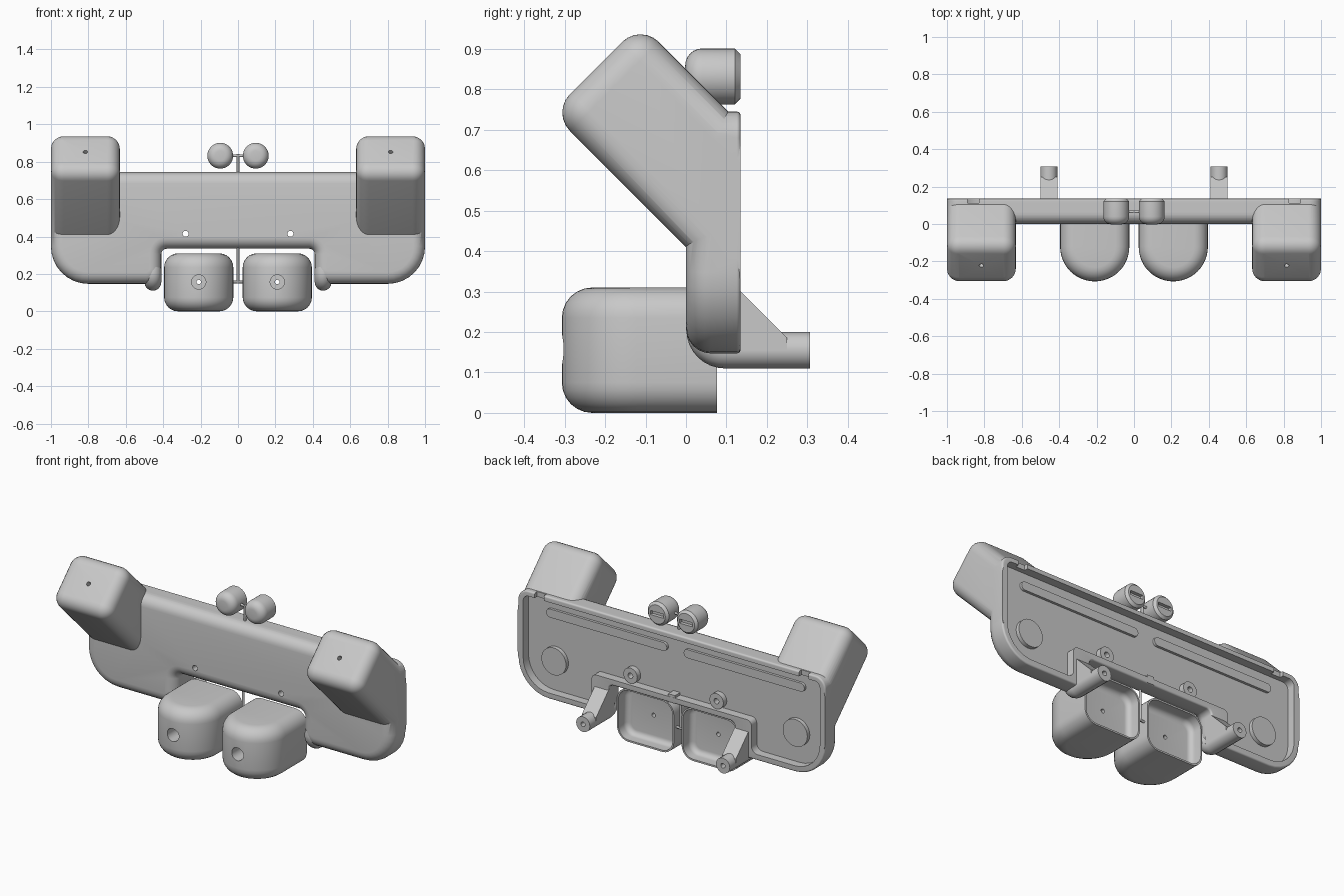
import bpy, bmesh
from math import radians, cos, sin, pi
from mathutils import Vector, Matrix

if "Cube" in bpy.data.objects:
    bpy.data.objects.remove(bpy.data.objects["Cube"], do_unlink=True)

grey = bpy.data.materials.new("plain grey")
grey.use_nodes = True
COLOUR = (0.58, 0.58, 0.58, 1)
grey.diffuse_color = COLOUR
grey.node_tree.nodes["Principled BSDF"].inputs["Base Color"].default_value = COLOUR


def finish(name, bm, matrix=Matrix()):
    bmesh.ops.transform(bm, matrix=matrix, verts=bm.verts)
    bmesh.ops.recalc_face_normals(bm, faces=bm.faces)
    mesh = bpy.data.meshes.new(name)
    bm.to_mesh(mesh)
    bm.free()
    mesh.materials.append(grey)
    obj = bpy.data.objects.new(name, mesh)
    bpy.context.collection.objects.link(obj)
    return obj


def rounded(corners, steps=8):
    """Outline from (x, z, radius) corners, each replaced by an arc."""
    out = []
    for i, (x, z, r) in enumerate(corners):
        p = Vector((x, z))
        a = (Vector(corners[i - 1][:2]) - p).normalized()
        b = (Vector(corners[(i + 1) % len(corners)][:2]) - p).normalized()
        centre = p + (a + b).normalized() * r / sin(a.angle(b) / 2)
        start = p + a * (a.dot(centre - p)) - centre
        end = p + b * (b.dot(centre - p)) - centre
        sweep = start.angle_signed(end)
        for k in range(steps + 1):
            t = -sweep * k / steps
            out.append(centre + Vector((start.x * cos(t) - start.y * sin(t),
                                        start.x * sin(t) + start.y * cos(t))))
    return out


def mirrored(half):
    return half + [(-x, z, r) for x, z, r in reversed(half)]


def prism(name, outline, y0, y1, front=0, back=0, matrix=Matrix(), segments=6):
    """Extrude an x-z outline along y, rounding the front and back edges."""
    bm = bmesh.new()
    face = bm.faces.new([bm.verts.new((x, y0, z)) for x, z in outline])
    ext = bmesh.ops.extrude_face_region(bm, geom=[face])["geom"]
    moved = [v for v in ext if isinstance(v, bmesh.types.BMVert)]
    bmesh.ops.translate(bm, vec=(0, y1 - y0, 0), verts=moved)
    if not face.is_valid or len(bm.faces) == len(outline) + 1:
        bm.faces.new([v for v in bm.verts if v not in moved])
    for y, size in ((y0, front), (y1, back)):
        if size:
            edges = [e for e in bm.edges if all(abs(v.co.y - y) < 1e-5 for v in e.verts)]
            bmesh.ops.bevel(bm, geom=edges, offset=size, segments=segments,
                            profile=0.5, affect='EDGES')
    return finish(name, bm, matrix)


def rod(name, x, z, r, y0, y1, front=0, back=0, sides=32, segments=6):
    ring = [(x + r * cos(2 * pi * k / sides), z + r * sin(2 * pi * k / sides))
            for k in range(sides)]
    return prism(name, ring, y0, y1, front, back, segments=segments)


def box(name, lo, hi):
    return prism(name, [(lo[0], lo[2]), (hi[0], lo[2]), (hi[0], hi[2]), (lo[0], hi[2])],
                 lo[1], hi[1])


def boolean(obj, operation, *others):
    bpy.context.view_layer.objects.active = obj
    for other in others:
        mod = obj.modifiers.new("boolean", 'BOOLEAN')
        mod.operation, mod.solver, mod.object = operation, 'EXACT', other
        bpy.ops.object.modifier_apply(modifier=mod.name)
        bpy.data.objects.remove(other, do_unlink=True)
    return obj


def tube(name, points, radius):
    data = bpy.data.curves.new(name, 'CURVE')
    data.dimensions = '3D'
    data.bevel_depth, data.bevel_resolution, data.use_fill_caps = radius, 6, True
    spline = data.splines.new('POLY')
    spline.points.add(len(points) - 1)
    for p, co in zip(spline.points, points):
        p.co = (*co, 1)
    obj = bpy.data.objects.new(name, data)
    bpy.context.collection.objects.link(obj)
    bpy.ops.object.select_all(action='DESELECT')
    obj.select_set(True)
    bpy.context.view_layer.objects.active = obj
    bpy.ops.object.convert(target='MESH')
    obj = bpy.context.object
    obj.data.materials.clear()
    obj.data.materials.append(grey)
    return obj


SIDES = (("left", 1), ("right", -1))
FLOOR = .085

# Main panel: notched body with a shallow tray in the back
panel = prism("panel", rounded(mirrored([(1, .745, .065), (1, .147, .2),
              (.41, .147, .08), (.41, .335, .03)])), 0, .135, front=.062, back=.01)

# Slanted end boxes joined to the panel
for side, s in SIDES:
    w, h = .184, .1555
    slant = Matrix.Translation((s * .816, -.2225, .8525)) @ Matrix.Rotation(radians(-45), 4, 'X')
    horn = prism("end_box", rounded([(w, h, .068), (w, -h, .068), (-w, -h, .068), (-w, h, .068)]),
                 0, .62, front=.064, matrix=slant)
    hole = rod("hole_cutter", 0, 0, .012, -.05, .05, sides=16)
    hole.data.transform(slant)
    boolean(horn, 'DIFFERENCE', hole)
    boolean(panel, 'UNION', horn)

# Tray wraps round the notch and both pegs
cavity = prism("cavity_cutter", rounded(mirrored([(.965, .715, .035), (.965, .182, .165),
               (.52, .182, .04), (.52, .37, .03)])), FLOOR, .6)
boolean(panel, 'DIFFERENCE', cavity, box("back_cutter", (-2, .135, -1), (2, .8, 2)))
for side, s in SIDES:
    boolean(panel, 'DIFFERENCE',
            rod("screw_hole", s * .28, .415, .016, -.1, .2, sides=16),
            box("rim_notch", (s * .86 - .03, .112, .69), (s * .86 + .03, .2, .8)))

for side, s in SIDES:
    # Raised features on the tray floor
    rod(side + "_round_pad", s * .785, .36, .08, FLOOR - .01, .108)
    a, b = sorted((s * .055, s * .84))
    prism(side + "_long_rib", rounded([(b, .658, .024), (b, .608, .024),
          (a, .608, .024), (a, .658, .024)]), FLOOR - .01, .1)
    boss = rod(side + "_screw_boss", s * .28, .415, .045, FLOOR - .01, .117)
    boolean(boss, 'DIFFERENCE', rod("boss_hole", s * .28, .415, .016, 0, .2, sides=16))

    # Mounting peg that bends out of the panel, with its gusset
    x = s * .455
    bend = [(x, .096 - .05 * cos(t * pi / 16), .205 - .05 * sin(t * pi / 16)) for t in range(9)]
    peg = tube(side + "_peg", [(x, .05, .23)] + bend + [(x, .307, .155)], .045)
    boolean(peg, 'DIFFERENCE', rod("peg_hole", x, .155, .014, .22, .4, sides=16))
    turn = Matrix.Translation((x, 0, 0)) @ Matrix.Rotation(radians(90), 4, 'Z')
    prism(side + "_gusset", [(.08, .355), (.25, .185), (.25, .155), (.08, .155)],
          -.045, .045, matrix=turn)

    # Hanging pod: round nose, counterbored front and a thin-walled hollow back
    cx = s * .21
    nose = [(.185 * cos(k * pi / 24), .122 + .185 * sin(k * pi / 24)) for k in range(25)]
    upright = Matrix.Translation((cx, 0, 0)) @ Matrix.Rotation(radians(90), 4, 'X')
    pod = prism(side + "_pod", nose + [(-.185, -.3), (.185, -.3)], 0, .31, .075, .075, upright)
    w, h = .175, .145
    pocket = prism("pocket_cutter", rounded([(cx + w, .155 + h, .065), (cx + w, .155 - h, .065),
                   (cx - w, .155 - h, .065), (cx - w, .155 + h, .065)]), 0, .2, front=.03)
    boolean(pod, 'DIFFERENCE', box("pod_back_cutter", (cx - 1, .077, -1), (cx + 1, 1, 1)),
            pocket, rod("counterbore", cx, .157, .038, -.5, -.22),
            rod("through_hole", cx, .157, .012, -.4, .3, sides=16))

    # Small knob with rounded front, chamfered back and slot
    bx = s * .095
    knob = rod(side + "_knob", bx, .832, .069, -.002, .12, front=.042)
    boolean(knob, 'UNION', rod("knob_rim", bx, .832, .069, .1, .135, back=.014, segments=1))
    boolean(knob, 'DIFFERENCE', box("slot_cutter", (bx - .042, .115, .82), (bx + .042, .2, .844)))

# Thin wires carrying the pods and the knobs
tube("knob_cross_wire", [(-.07, .065, .832), (.07, .065, .832)], .007)
tube("knob_stem_wire", [(0, .065, .72), (0, .065, .84)], .007)
tube("pod_cross_wire", [(-.03, .05, .157), (.03, .05, .157)], .007)
tube("pod_stem_wire", [(0, .05, .36), (0, .05, .15)], .007)
box("wire_clip", (-.022, .08, .337), (.022, .134, .385))

# Smooth shading with sharp creases
bpy.ops.object.select_all(action='DESELECT')
for obj in bpy.context.scene.objects:
    if obj.type == 'MESH':
        obj.select_set(True)
        bpy.context.view_layer.objects.active = obj
bpy.ops.object.shade_smooth_by_angle(angle=radians(32))
